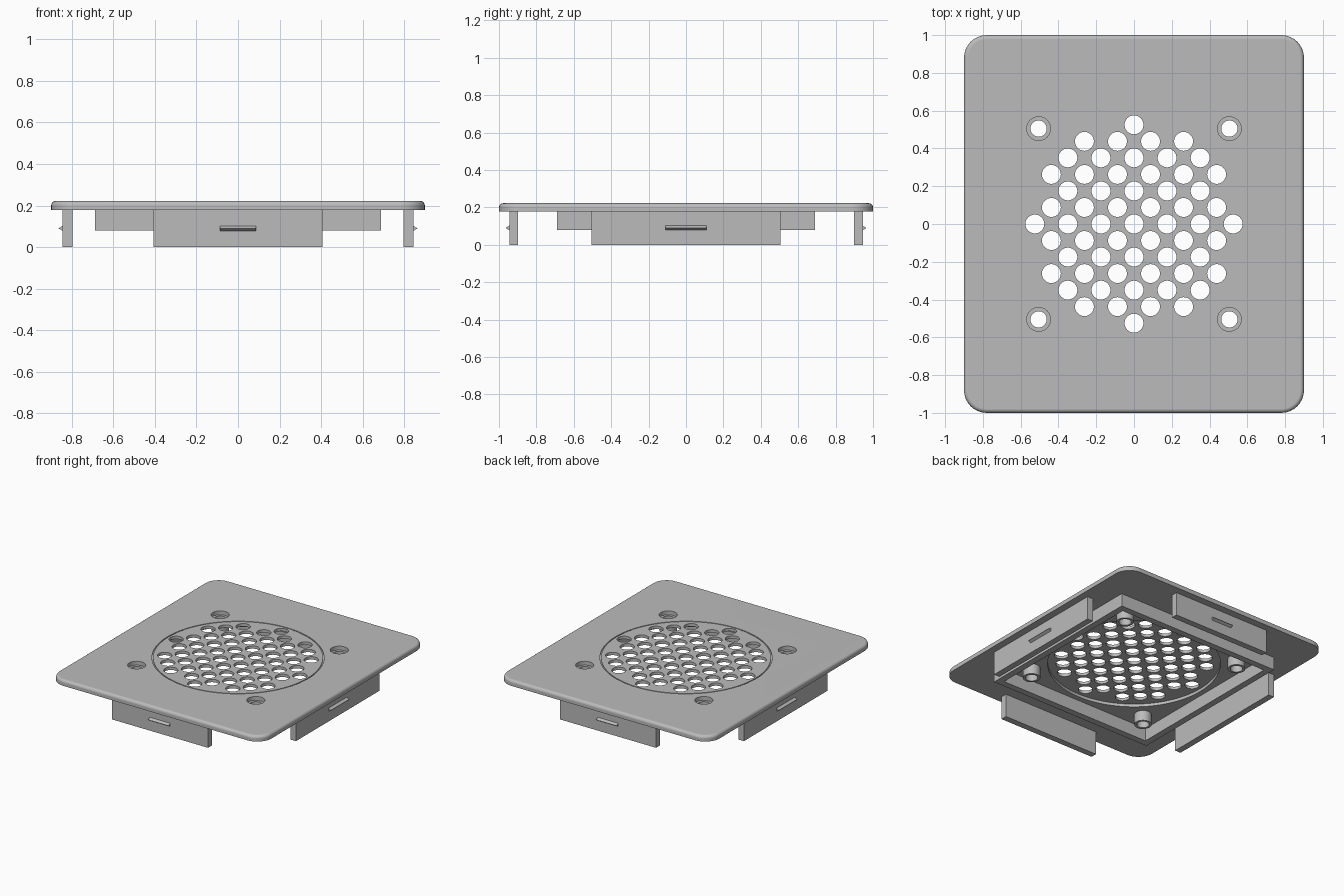
import bpy, bmesh, math
from mathutils import Matrix, Vector

if "Cube" in bpy.data.objects:
    bpy.data.objects.remove(bpy.data.objects["Cube"], do_unlink=True)

GREY = (0.5, 0.5, 0.5, 1)
grey = bpy.data.materials.new("plain grey")
grey.use_nodes = True
grey.diffuse_color = GREY
grey.node_tree.nodes["Principled BSDF"].inputs["Base Color"].default_value = GREY

PLATE_LOW, PLATE_TOP, GRILLE_LOW = 0.178, 0.222, 0.2


def finish(name, bm):
    """Turn a bmesh into a named grey object."""
    bmesh.ops.recalc_face_normals(bm, faces=bm.faces[:])
    mesh = bpy.data.meshes.new(name)
    bm.to_mesh(mesh)
    bm.free()
    mesh.materials.append(grey)
    ob = bpy.data.objects.new(name, mesh)
    bpy.context.collection.objects.link(ob)
    return ob


def add_cylinder(bm, x, y, radius, low, high, sides=32):
    bmesh.ops.create_cone(bm, cap_ends=True, segments=sides, radius1=radius, radius2=radius,
                          depth=high - low, matrix=Matrix.Translation((x, y, (low + high) / 2)))


def add_box(bm, low, high):
    low, high = Vector(low), Vector(high)
    bmesh.ops.create_cube(bm, size=1, matrix=Matrix.Translation((low + high) / 2)
                          @ Matrix.Diagonal((*(high - low), 1)))


def add_loft(bm, loops, closed=False):
    """Skin a run of equal-length loops; cap the ends or join them up."""
    rings = [[bm.verts.new(p) for p in loop] for loop in loops]
    pairs = list(zip(rings, rings[1:]))
    if closed:
        pairs.append((rings[-1], rings[0]))
    else:
        bm.faces.new(rings[0])
        bm.faces.new(rings[-1])
    for a, b in pairs:
        for i in range(len(a)):
            j = (i + 1) % len(a)
            bm.faces.new((a[i], a[j], b[j], b[i]))


def circle(radius, z, sides):
    return [(radius * math.cos(math.tau * i / sides), radius * math.sin(math.tau * i / sides), z)
            for i in range(sides)]


def rounded_rectangle(half_x, half_y, radius, z, steps=8):
    points = []
    for corner, (sx, sy) in enumerate([(1, 1), (-1, 1), (-1, -1), (1, -1)]):
        for i in range(steps + 1):
            a = math.pi / 2 * (corner + i / steps)
            points.append((sx * (half_x - radius) + radius * math.cos(a),
                           sy * (half_y - radius) + radius * math.sin(a), z))
    return points


def cut(target, name, bm):
    """Subtract a bmesh from the target and discard the cutter."""
    cutter = finish(name, bm)
    cutter.hide_render = True
    mod = target.modifiers.new(name, "BOOLEAN")
    mod.operation, mod.solver, mod.object = "DIFFERENCE", "EXACT", cutter
    bpy.context.view_layer.objects.active = target
    bpy.ops.object.modifier_apply(modifier=name)
    bpy.data.objects.remove(cutter, do_unlink=True)


# Cover plate with rounded corners and a rounded top edge
FILLET = 0.022
layers = [(0, PLATE_LOW)]
for k in range(7):
    a = math.pi / 2 * k / 6
    layers.append((FILLET * (1 - math.cos(a)), PLATE_TOP - FILLET * (1 - math.sin(a))))
bm = bmesh.new()
add_loft(bm, [rounded_rectangle(0.9 - d, 1 - d, 0.12 - d, z) for d, z in layers])
plate = finish("cover_plate", bm)

# Round recess under the grille
bm = bmesh.new()
add_cylinder(bm, 0, 0, 0.6, 0.1, GRILLE_LOW, 96)
cut(plate, "recess_cutter", bm)

# Thin groove around the grille
bm = bmesh.new()
add_loft(bm, [circle(r, z, 96) for r, z in
              [(0.59, 0.216), (0.598, 0.216), (0.598, 0.24), (0.59, 0.24)]], closed=True)
cut(plate, "groove_cutter", bm)

# Staggered grille holes and screw holes
SCREWS = [(sx * 0.505, sy * 0.505) for sx in (-1, 1) for sy in (-1, 1)]
STEP = 0.0875
bm = bmesh.new()
for i in range(-6, 7):
    for j in range(-6, 7):
        if (i + j) % 2 == 0 and i * i + j * j <= 36:
            add_cylinder(bm, i * STEP, j * STEP, 0.05, 0.1, 0.3)
for x, y in SCREWS:
    add_cylinder(bm, x, y, 0.043, 0.1, 0.3)
cut(plate, "hole_cutter", bm)

# Counterbores for the screw heads
bm = bmesh.new()
for x, y in SCREWS:
    add_cylinder(bm, x, y, 0.063, 0.192, 0.3)
cut(plate, "counterbore_cutter", bm)

# Hollow screw bosses under the plate
bosses = []
for x, y in SCREWS:
    bm = bmesh.new()
    add_loft(bm, [circle(r, z, 32) for r, z in
                  [(0.043, 0.1), (0.061, 0.1), (0.061, PLATE_LOW), (0.043, PLATE_LOW)]],
             closed=True)
    boss = finish("screw_boss", bm)
    boss.location = (x, y, 0)
    bosses.append(boss)

# Square frame under the plate
bm = bmesh.new()
OUT, IN = 0.69, 0.64
add_loft(bm, [[(-h, -h, z), (h, -h, z), (h, h, z), (-h, h, z)] for h, z in
              [(IN, 0.08), (OUT, 0.08), (OUT, PLATE_LOW), (IN, PLATE_LOW)]], closed=True)
finish("square_frame", bm)


def clip(name, distance, half_width, half_catch, turn):
    """Upright tab facing -y with a wedge catch, turned about z."""
    bm = bmesh.new()
    add_box(bm, (-half_width, -distance, 0), (half_width, 0.048 - distance, PLATE_LOW))
    add_loft(bm, [[(x, -distance, 0.078), (x, -distance - 0.02, 0.09), (x, -distance, 0.102)]
                  for x in (-half_catch, half_catch)])
    ob = finish(name, bm)
    ob.rotation_euler.z = math.radians(turn)


# Clips on the four sides
clip("front_clip", 0.945, 0.408, 0.086, 0)
clip("left_clip", 0.845, 0.505, 0.11, 90)
clip("back_clip", 0.945, 0.408, 0.086, 180)
clip("right_clip", 0.845, 0.505, 0.11, 270)

# Smooth the round parts, keeping edges sharp
bpy.ops.object.select_all(action="DESELECT")
for ob in [plate] + bosses:
    ob.select_set(True)
bpy.context.view_layer.objects.active = plate
bpy.ops.object.shade_smooth_by_angle(angle=math.radians(25))
weighted = plate.modifiers.new("even_normals", "WEIGHTED_NORMAL")
weighted.keep_sharp = True
